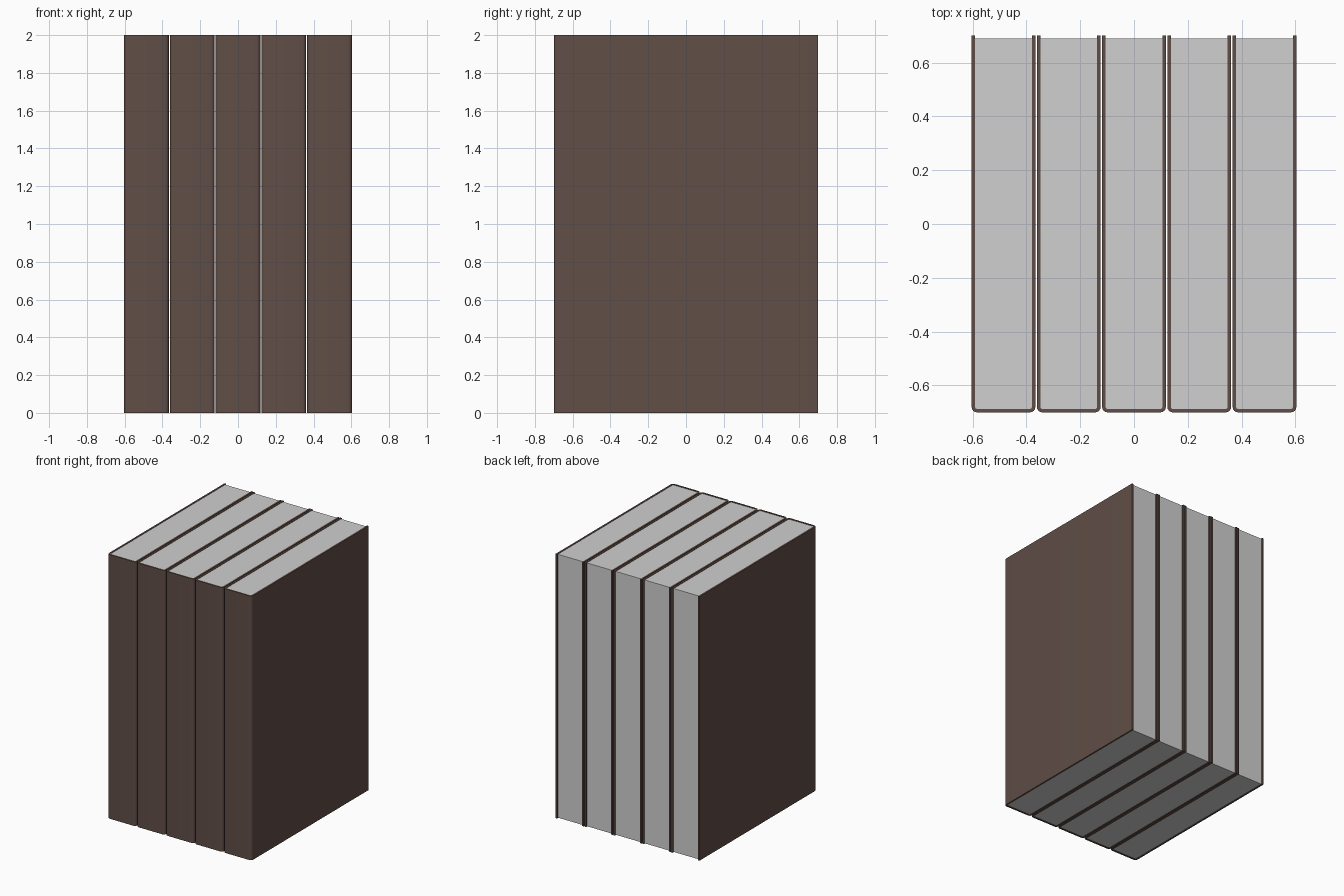
import bpy, bmesh, math

if "Cube" in bpy.data.objects:
    bpy.data.objects.remove(bpy.data.objects["Cube"])

def material(name, col):
    m = bpy.data.materials.new(name)
    m.diffuse_color = (*col, 1)
    m.use_nodes = True
    m.node_tree.nodes["Principled BSDF"].inputs["Base Color"].default_value = m.diffuse_color
    return m

cover_mat = material("brown cover", (0.118, 0.076, 0.063))
page_mat = material("page grey", (0.64, 0.63, 0.63))

HEIGHT, DEPTH, WIDTH, PITCH = 2.0, 1.4, 0.237, 0.2425
THICK, RADIUS = 0.013, 0.02

def u_half(w, y0, r, n=4):
    """Right half of a U outline: from the spine corner to the open back."""
    pts = []
    for i in range(n + 1):
        a = math.pi / 2 * i / n
        pts.append((w - r + r * math.sin(a), y0 + r - r * math.cos(a)))
    return pts

def extrude(name, outline, z0, z1, mat):
    bm = bmesh.new()
    face = bm.faces.new([bm.verts.new((x, y, z0)) for x, y in outline])
    res = bmesh.ops.extrude_face_region(bm, geom=[face])
    verts = [g for g in res["geom"] if isinstance(g, bmesh.types.BMVert)]
    bmesh.ops.translate(bm, verts=verts, vec=(0, 0, z1 - z0))
    bmesh.ops.recalc_face_normals(bm, faces=bm.faces)
    me = bpy.data.meshes.new(name)
    bm.to_mesh(me)
    bm.free()
    me.materials.append(mat)
    ob = bpy.data.objects.new(name, me)
    bpy.context.collection.objects.link(ob)
    bpy.context.view_layer.objects.active = ob
    ob.select_set(True)
    bpy.ops.object.shade_smooth_by_angle(angle=math.radians(40))
    ob.select_set(False)
    return ob

def mirrored(half):
    return [(-x, y) for x, y in reversed(half)] + half

outer = u_half(WIDTH / 2, -DEPTH / 2, RADIUS) + [(WIDTH / 2, DEPTH / 2)]
inner = u_half(WIDTH / 2 - THICK, -DEPTH / 2 + THICK, RADIUS - THICK)
inner_open = inner + [(WIDTH / 2 - THICK, DEPTH / 2)]
pages = inner + [(WIDTH / 2 - THICK, DEPTH / 2 - 0.01)]

# Row of five books: wraparound cover plus page block
for i in range(5):
    x = (i - 2) * PITCH
    cover = extrude(f"book_cover_{i + 1}",
                    mirrored(outer) + mirrored(inner_open)[::-1], 0, HEIGHT, cover_mat)
    block = extrude(f"page_block_{i + 1}", mirrored(pages), 0.003, HEIGHT - 0.003, page_mat)
    cover.location.x = block.location.x = x
